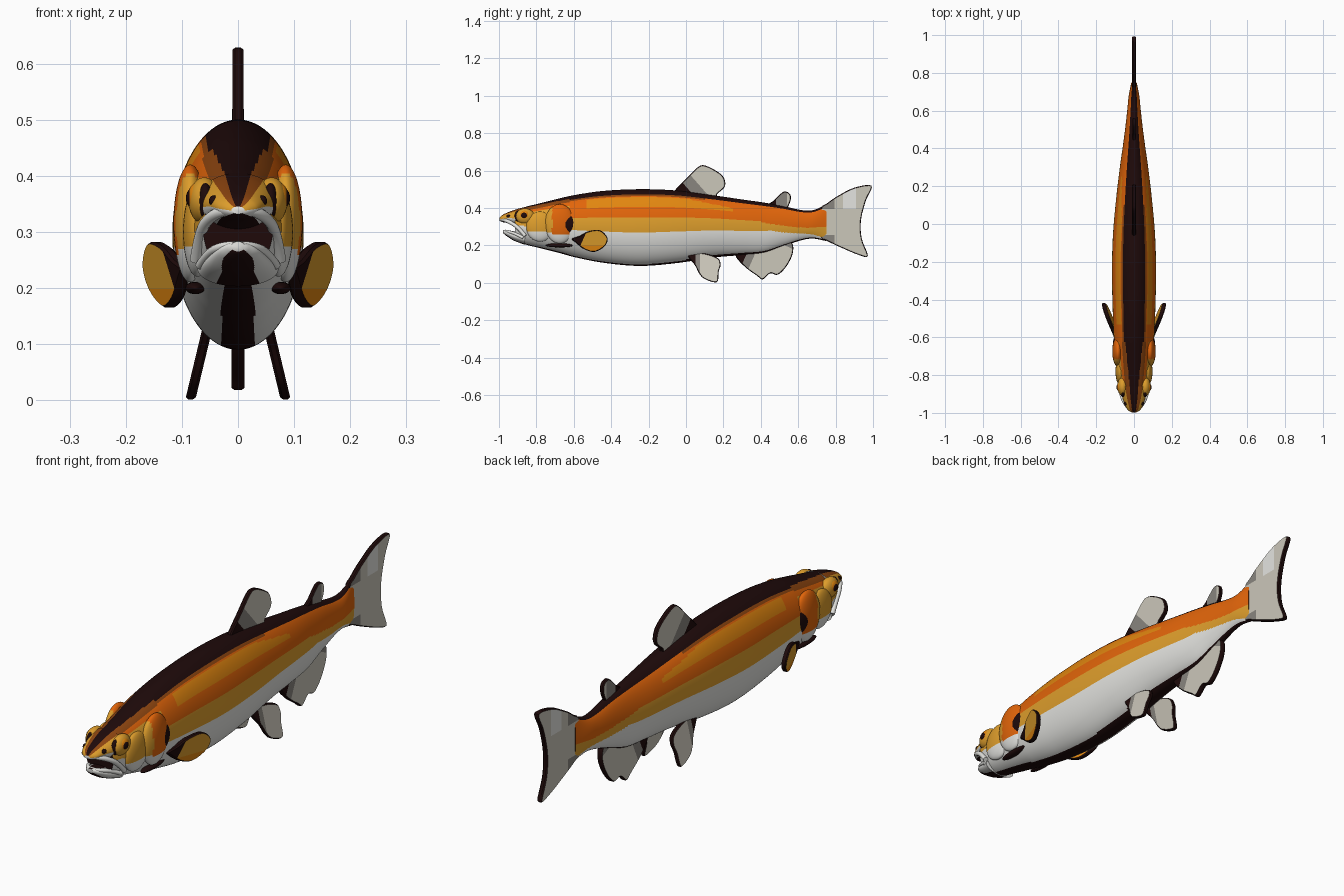
import bpy, bmesh, math
from mathutils import Vector, Matrix

if "Cube" in bpy.data.objects:
    bpy.data.objects.remove(bpy.data.objects["Cube"])

COLORS = {
    "dark_brown": (0.013, 0.003, 0.003), "orange": (0.76, 0.13, 0.003),
    "amber": (0.76, 0.24, 0.005), "gold": (0.73, 0.34, 0.025),
    "white": (0.78, 0.78, 0.75), "fin_grey": (0.60, 0.57, 0.49),
    "shade_grey": (0.25, 0.235, 0.21), "brown": (0.27, 0.06, 0.005)}
MATS = []
for n, c in COLORS.items():
    m = bpy.data.materials.new(n)
    m.diffuse_color = (*c, 1)
    m.use_nodes = True
    m.node_tree.nodes["Principled BSDF"].inputs["Base Color"].default_value = m.diffuse_color
    MATS.append(m)
DARK, ORANGE, AMBER, GOLD, WHITE, FIN, SHADE, BROWN = range(8)


def finish(name, bm, angle=50):
    me = bpy.data.meshes.new(name)
    bm.to_mesh(me)
    bm.free()
    for m in MATS:
        me.materials.append(m)
    ob = bpy.data.objects.new(name, me)
    bpy.context.collection.objects.link(ob)
    bpy.ops.object.select_all(action='DESELECT')
    ob.select_set(True)
    bpy.context.view_layer.objects.active = ob
    bpy.ops.object.shade_smooth_by_angle(angle=math.radians(angle))
    return ob


def station(table, y):
    """Smooth interpolation of (y, top, bottom, half width) rows."""
    i = 0
    while i < len(table) - 2 and y > table[i + 1][0]:
        i += 1
    a, b = table[i], table[i + 1]
    p, q = table[max(i - 1, 0)], table[min(i + 2, len(table) - 1)]
    h = b[0] - a[0]
    t = (y - a[0]) / h
    out = []
    for k in (1, 2, 3):
        ma = (b[k] - p[k]) / (b[0] - p[0]) * h
        mb = (q[k] - a[k]) / (q[0] - a[0]) * h
        out.append((2*t**3 - 3*t*t + 1) * a[k] + (t**3 - 2*t*t + t) * ma
                   + (3*t*t - 2*t**3) * b[k] + (t**3 - t*t) * mb)
    return out


def loft(name, table, rings, rule, cap=DARK, seg=144):
    bm = bmesh.new()
    y0, y1 = table[0][0], table[-1][0]
    loops = []
    for r in range(rings + 1):
        y = y0 + (y1 - y0) * r / rings
        zt, zb, w = station(table, y)
        c, h = (zt + zb) / 2, (zt - zb) / 2
        loops.append([bm.verts.new((w * math.sin(2*math.pi*s/seg), y,
                                    c + h * math.cos(2*math.pi*s/seg))) for s in range(seg)])
    for r in range(rings):
        ym = y0 + (y1 - y0) * (r + .5) / rings
        for s in range(seg):
            t = (s + 1) % seg
            f = bm.faces.new((loops[r][s], loops[r][t], loops[r+1][t], loops[r+1][s]))
            f.material_index = rule(ym, .5 + .5 * math.cos(2*math.pi*(s+.5)/seg))
    for l in (loops[0], loops[-1]):
        bm.faces.new(l).material_index = cap
    bmesh.ops.recalc_face_normals(bm, faces=bm.faces)
    return finish(name, bm)


def blob(name, center, radii, rule):
    """Mirrored pair of flattened ellipsoids."""
    for s, side in ((1, "left"), (-1, "right")):
        bm = bmesh.new()
        c = Vector((center[0] * s, center[1], center[2]))
        bmesh.ops.create_uvsphere(bm, u_segments=40, v_segments=28, radius=1,
                                  matrix=Matrix.Translation(c) @ Matrix.Diagonal((*radii, 1)))
        for f in bm.faces:
            f.material_index = rule(f.calc_center_median())
        finish(f"{name}_{side}", bm)


def fin(name, pts, t, place=lambda y, z: 0, cuts=(), rule=lambda y, z: FIN, sides=(1,)):
    """Bevelled plate from a smoothed (y, z) outline, cut along lines for colour."""
    n, out = len(pts), []
    for i in range(n):
        p = [Vector(pts[(i + k) % n]) for k in (-1, 0, 1, 2)]
        for j in range(5):
            u = j / 5
            out.append(.5 * (2*p[1] + (p[2]-p[0])*u + (2*p[0]-5*p[1]+4*p[2]-p[3])*u*u
                             + (3*p[1]-p[0]-3*p[2]+p[3])*u**3))
    for s in sides:
        bm = bmesh.new()
        A, B = [[bm.verts.new((x, q.x, q.y)) for q in out] for x in (-t*.5, t*.5)]
        caps = [bm.faces.new(A), bm.faces.new(B)]
        for i in range(len(out)):
            j = (i + 1) % len(out)
            bm.faces.new((A[i], A[j], B[j], B[i]))
        bmesh.ops.recalc_face_normals(bm, faces=bm.faces)
        bmesh.ops.inset_region(bm, faces=caps, thickness=.004, depth=t*.5)
        for co, no in cuts:
            bmesh.ops.bisect_plane(bm, geom=bm.verts[:] + bm.edges[:] + bm.faces[:],
                                   plane_co=(0, *co), plane_no=(0, *no))
        bm.normal_update()
        for f in bm.faces:
            c = f.calc_center_median()
            f.material_index = DARK if abs(f.normal.x) < .9 else rule(c.y, c.z)
        for v in bm.verts:
            v.co.x = s * (v.co.x + place(v.co.y, v.co.z))
        bmesh.ops.recalc_face_normals(bm, faces=bm.faces)
        finish(name if len(sides) == 1 else f"{name}_{'left' if s > 0 else 'right'}", bm, 35)


# Body with dark back, colour bands and white belly
def body_rule(y, f):
    if y < -.62:
        k = (y + .92) / .3
        low = .52 - .16 * k
        return (DARK if f > .985 - .035*k or f < .02 else BROWN if f > .89
                else ORANGE if f > .84 else GOLD if f > low else WHITE)
    low = .44 if y < .45 else .44 - (y - .45) * 1.3
    if f > .935 or f < (.015 if y < -.2 else .022 if y < 0 else .04):
        return DARK
    if f > .905:
        return BROWN if y < .1 else ORANGE
    if f > .77:
        return AMBER if -.53 < y < .25 and f < .9 - max(0, y) * .3 else ORANGE
    mid = .62 if y < .4 else max(.4, .62 - (y - .4) * .9)
    return ORANGE if f > mid else GOLD if f > low else WHITE


BODY = [(-.915, .385, .225, .062), (-.86, .405, .205, .076), (-.78, .425, .185, .088),
        (-.68, .45, .16, .10), (-.6, .468, .138, .107), (-.45, .49, .108, .113),
        (-.25, .5, .09, .117), (-.05, .493, .105, .111), (.15, .467, .135, .093),
        (.3, .445, .148, .075), (.42, .428, .16, .058), (.52, .41, .195, .045),
        (.62, .388, .228, .034), (.68, .388, .236, .028), (.75, .418, .223, .014)]
loft("body", BODY, 200, body_rule, DARK)

# Open jaws
loft("upper_jaw", [(-.998, .345, .332, .012), (-.985, .36, .325, .033), (-.95, .377, .318, .05),
                   (-.9, .395, .30, .067), (-.86, .405, .29, .075)], 24,
     lambda y, f: DARK if f > .975 or f < .1 else BROWN if f > .9 else GOLD if f > .45 else WHITE,
     WHITE)
loft("lower_jaw", [(-.978, .283, .265, .012), (-.96, .282, .25, .033), (-.92, .275, .225, .053),
                   (-.86, .265, .203, .072)], 20,
     lambda y, f: DARK if f > .93 or f < .08 + max(0, -.92 - y) * 2 else WHITE, WHITE)

# Lips as mirrored tubes
for name, half, rad in (
        ("upper_lip", [(0, -.988, .340), (.033, -.973, .337), (.059, -.93, .318),
                       (.070, -.89, .288), (.076, -.86, .25)], .010),
        ("lower_lip", [(0, -.97, .276), (.03, -.953, .274), (.054, -.91, .262),
                       (.068, -.87, .24)], .008)):
    path = [(-x, y, z) for x, y, z in half[:0:-1]] + half
    cu = bpy.data.curves.new(name, 'CURVE')
    cu.dimensions = '3D'
    cu.bevel_depth, cu.bevel_resolution, cu.use_fill_caps = rad, 4, True
    sp = cu.splines.new('NURBS')
    sp.points.add(len(path) - 1)
    for p, c in zip(sp.points, path):
        p.co = (*c, 1)
    sp.use_endpoint_u, sp.order_u, sp.resolution_u = True, 3, 8
    cu.materials.append(MATS[WHITE])
    ob = bpy.data.objects.new(name, cu)
    bpy.context.collection.objects.link(ob)
    bpy.ops.object.select_all(action='DESELECT')
    ob.select_set(True)
    bpy.context.view_layer.objects.active = ob
    bpy.ops.object.convert(target='MESH')

# Gill covers, dark gill slits, cheeks
blob("gill_slit", (.087, -.655, .312), (.026, .08, .065), lambda c: DARK)
blob("gill_cover", (.085, -.675, .315), (.030, .08, .105),
     lambda c: ORANGE if c.z > .255 and c.y > -.715 else GOLD if c.z > .27 else WHITE)
blob("throat_slit", (.076, -.675, .200), (.018, .075, .011), lambda c: DARK)
blob("cheek", (.072, -.78, .30), (.026, .075, .08), lambda c: GOLD if c.z > .275 else WHITE)

# Eyes and nostrils
blob("eye_front", (.058, -.893, .355), (.013, .024, .032), lambda c: DARK)
blob("eye_socket", (.060, -.86, .355), (.028, .05, .042), lambda c: GOLD)
blob("eye_ring", (.074, -.863, .36), (.016, .029, .027), lambda c: AMBER)
blob("eye_pupil", (.080, -.865, .36), (.013, .019, .018), lambda c: DARK)
blob("nostril", (.043, -.948, .355), (.009, .013, .010), lambda c: DARK)

# Fins on the centre line, dark at the front of the root
fin("dorsal_fin", [(-.07, .48), (.01, .565), (.06, .615), (.095, .628), (.155, .602), (.2, .565),
                   (.208, .515), (.17, .478), (.14, .45), (-.04, .46)], .010,
    cuts=[((.012, .5), (.75, .66)), ((.09, .5), (.75, .66))],
    rule=lambda y, z: (lambda d: DARK if d < .009 else SHADE if d < .0675 else FIN)(
        .75 * y + .66 * (z - .5)))
fin("adipose_fin", [(.44, .415), (.47, .44), (.505, .475), (.53, .488), (.555, .475), (.56, .445),
                    (.54, .40), (.5, .39)], .009,
    cuts=[((.48, .45), (1, 0)), ((.54, .45), (1, 0))],
    rule=lambda y, z: DARK if y < .48 else SHADE if y < .54 else FIN)
fin("tail_fin", [(.72, .39), (.755, .425), (.81, .463), (.9, .508), (.992, .518), (.96, .435),
                 (.935, .33), (.94, .235), (.972, .143), (.92, .15), (.825, .19), (.75, .226),
                 (.72, .25)], .011,
    cuts=[((.795, .4), (1, 0)), ((.8, .395), (0, 1)), ((.8, .255), (0, 1)),
          ((.84, .3), (1, 0)), ((.91, .3), (1, 0))],
    rule=lambda y, z: (SHADE if y < .795 and not .255 < z < .395
                       else WHITE if .84 < y < .91 and z > .395 else FIN))
fin("anal_fin", [(.265, .145), (.315, .085), (.38, .037), (.41, .018), (.45, .05), (.49, .043),
                 (.535, .085), (.57, .155), (.565, .215), (.5, .225), (.3, .18)], .012,
    cuts=[((.3, .1), (.9, -.4)), ((.345, .1), (.9, -.4)), ((.55, .19), (.4, .9))],
    rule=lambda y, z: (lambda d: DARK if d < 0 else SHADE if d < .0405
                       or .4 * (y - .55) + .9 * (z - .19) > 0 else FIN)(
        .9 * (y - .3) - .4 * (z - .1)))

# Paired fins
fin("pelvic_fin", [(.01, .15), (.05, .09), (.07, .05), (.1, .02), (.165, .003), (.175, .06),
                   (.185, .1), (.165, .135), (.08, .16)], .009,
    place=lambda y, z: .054 + (.13 - z) * .24,
    cuts=[((.05, .1), (1, 0)), ((.075, .1), (1, 0))],
    rule=lambda y, z: DARK if y < .05 else SHADE if y < .075 else FIN, sides=(1, -1))
fin("pectoral_fin", [(-.61, .235), (-.57, .25), (-.52, .275), (-.46, .28), (-.42, .24),
                     (-.435, .195), (-.49, .165), (-.545, .18), (-.59, .215)], .011,
    place=lambda y, z: .100 + (y + .58) * .36 + (z - .22) * .15,
    cuts=[((-.555, .22), (-.9, .4)), ((-.5, .198), (0, 1))],
    rule=lambda y, z: (DARK if -.9 * (y + .555) + .4 * (z - .22) > 0
                       else AMBER if z < .198 else GOLD), sides=(1, -1))
